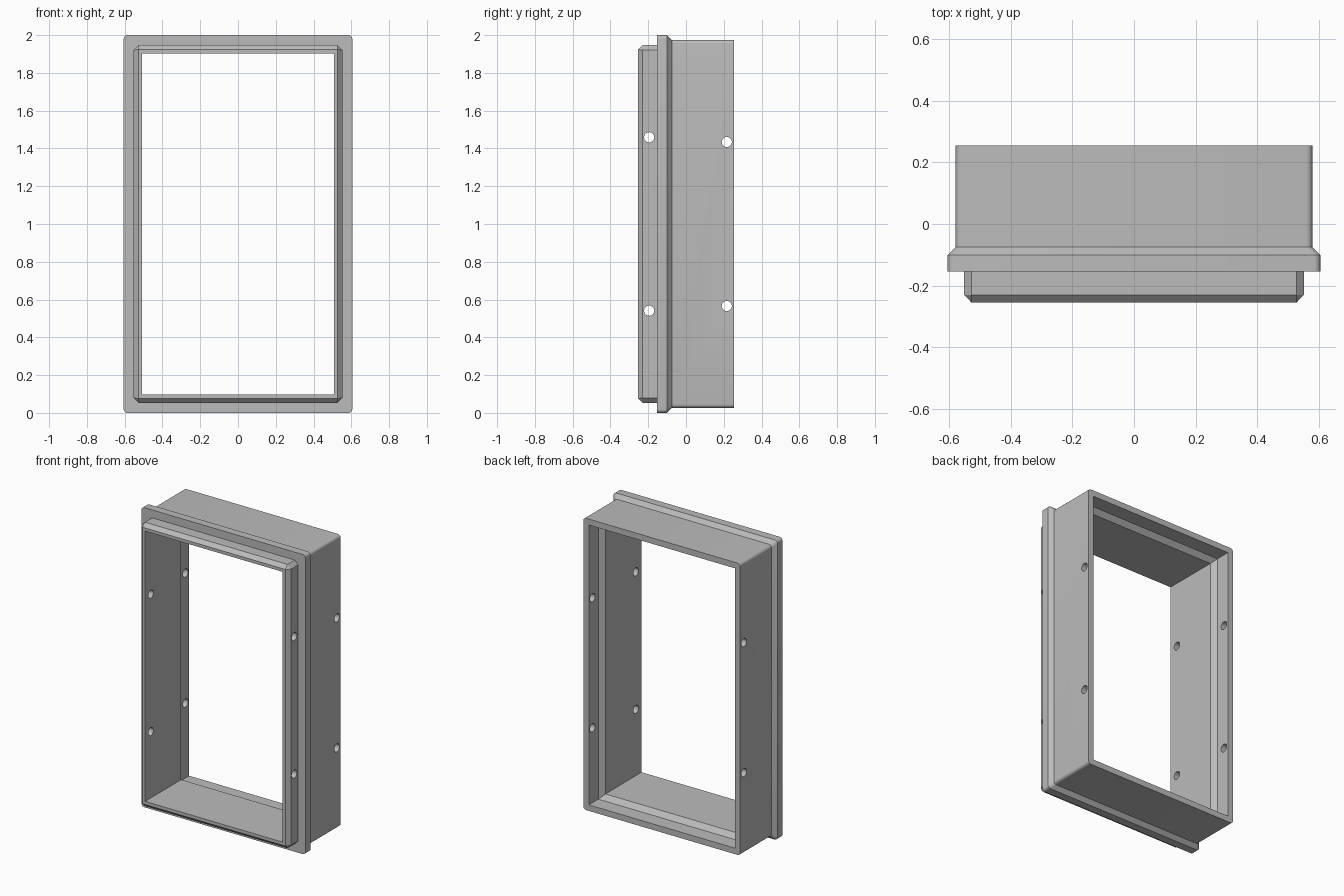
import bpy
import bmesh
from math import pi, sin, cos, radians

if "Cube" in bpy.data.objects:
    bpy.data.objects.remove(bpy.data.objects["Cube"])

HALF_W, HALF_H = 0.605, 1.0
SEGMENTS = 5

# Material
grey = bpy.data.materials.new("plain_grey")
grey.use_nodes = True
colour = (0.5, 0.5, 0.5, 1)
grey.diffuse_color = colour
grey.node_tree.nodes["Principled BSDF"].inputs["Base Color"].default_value = colour


def rectangle_loop(bm, inset, y, size, shape):
    """Rectangle in the XZ plane with sharp, cut or round corners."""
    w, h = HALF_W - inset, HALF_H - inset
    verts = []
    for corner in range(4):
        sx = 1 if corner in (0, 3) else -1
        sz = 1 if corner in (0, 1) else -1
        for i in range(SEGMENTS + 1):
            t = i / SEGMENTS
            if corner in (1, 3):
                t = 1 - t
            if shape == "round":
                dx, dz = 1 - cos(t * pi / 2), 1 - sin(t * pi / 2)
            else:
                dx, dz = t, 1 - t
            verts.append(bm.verts.new((sx * (w - size * dx), y,
                                       HALF_H + sz * (h - size * dz))))
    return verts


# Frame cross-section: inset from the flange edge, depth, corner size, corner shape
profile = [
    (0.098, -0.255, 0, "sharp"),
    (0.077, -0.255, 0, "sharp"),
    (0.053, -0.23, 0.025, "cut"),
    (0.053, -0.154, 0.025, "cut"),
    (0, -0.154, 0.02, "round"),
    (0, -0.10, 0.02, "round"),
    (0.026, -0.075, 0.02, "round"),
    (0.026, 0.255, 0.02, "round"),
    (0.066, 0.255, 0, "sharp"),
    (0.066, 0.155, 0, "sharp"),
    (0.098, 0.125, 0, "sharp"),
]

bm = bmesh.new()
loops = [rectangle_loop(bm, *row) for row in profile]
for a, b in zip(loops, loops[1:] + loops[:1]):
    for i in range(len(a)):
        j = (i + 1) % len(a)
        bm.faces.new((a[i], a[j], b[j], b[i]))
bmesh.ops.remove_doubles(bm, verts=bm.verts, dist=0.0001)
bmesh.ops.recalc_face_normals(bm, faces=bm.faces)
mesh = bpy.data.meshes.new("window_frame")
bm.to_mesh(mesh)
bm.free()
frame = bpy.data.objects.new("window_frame", mesh)
bpy.context.collection.objects.link(frame)
mesh.materials.append(grey)

# Pin holes through both side walls, in the front lip and the rear rim
for y, dz in ((-0.195, 0.459), (0.216, 0.434)):
    for side in (-1, 1):
        bpy.ops.mesh.primitive_cylinder_add(
            vertices=24, radius=0.027, depth=1.6,
            location=(0, y, HALF_H + side * dz), rotation=(0, pi / 2, 0))
        cutter = bpy.context.object
        cutter.name = "pin_hole_cutter"
        cutter.hide_render = True
        cutter.data.materials.append(grey)
        cut = frame.modifiers.new("pin_hole", "BOOLEAN")
        cut.operation, cut.solver, cut.object = "DIFFERENCE", "EXACT", cutter
        bpy.context.view_layer.objects.active = frame
        bpy.ops.object.modifier_apply(modifier=cut.name)
        bpy.data.objects.remove(cutter)

bpy.ops.object.select_all(action="DESELECT")
frame.select_set(True)
bpy.context.view_layer.objects.active = frame
bpy.ops.object.shade_smooth_by_angle(angle=radians(30))
